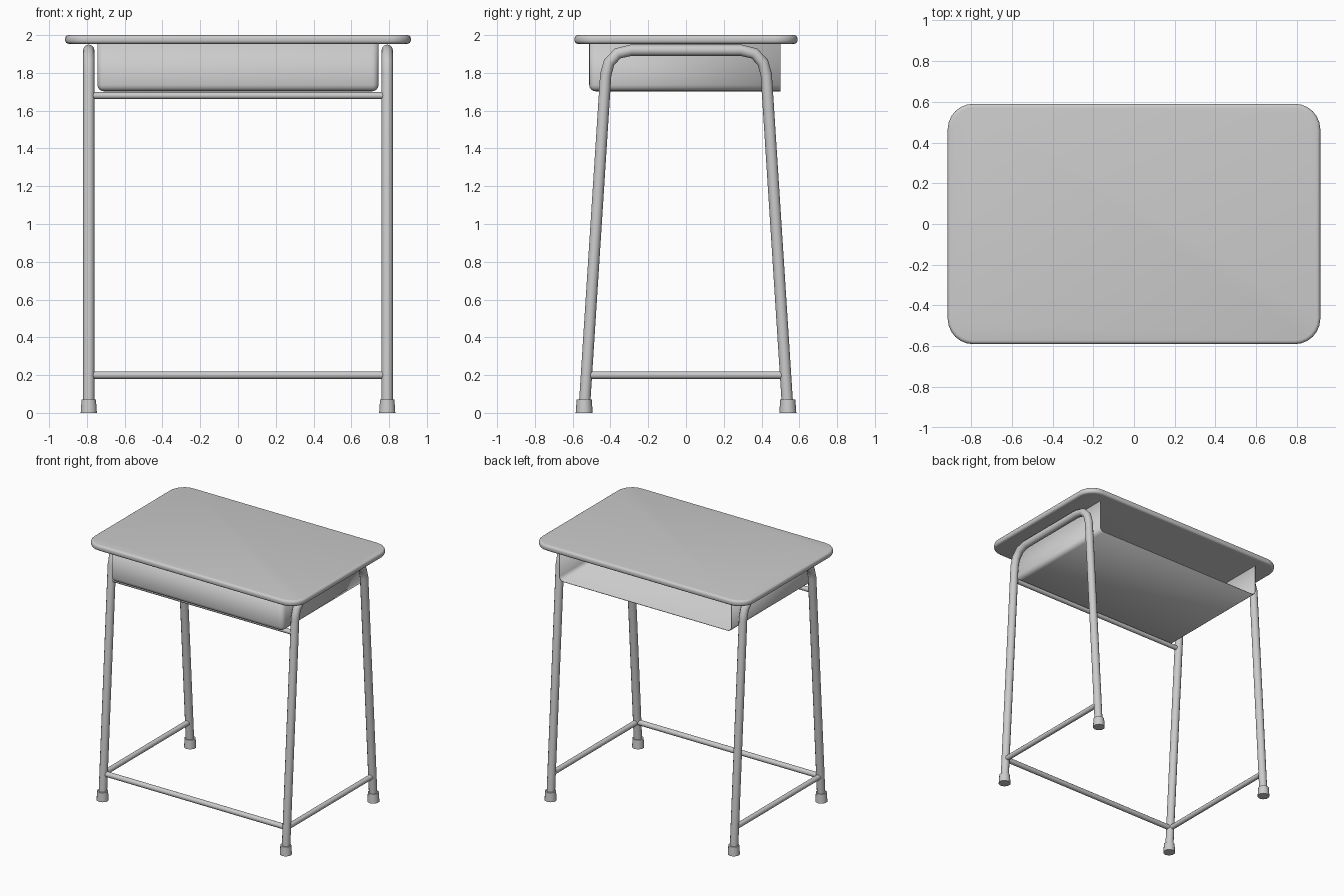
import bpy, bmesh, math

if "Cube" in bpy.data.objects:
    bpy.data.objects.remove(bpy.data.objects["Cube"])


def finish(obj, angle=40):
    bpy.ops.object.select_all(action='DESELECT')
    obj.select_set(True)
    bpy.context.view_layer.objects.active = obj
    bpy.ops.object.shade_smooth_by_angle(angle=math.radians(angle))


def from_bmesh(name, bm):
    me = bpy.data.meshes.new(name)
    bmesh.ops.recalc_face_normals(bm, faces=bm.faces)
    bm.to_mesh(me)
    bm.free()
    obj = bpy.data.objects.new(name, me)
    bpy.context.collection.objects.link(obj)
    return obj


def box(size, centre):
    bm = bmesh.new()
    bmesh.ops.create_cube(bm, size=1)
    bmesh.ops.scale(bm, vec=size, verts=bm.verts)
    bmesh.ops.translate(bm, vec=centre, verts=bm.verts)
    return bm


def tube(name, points, radius):
    cu = bpy.data.curves.new(name, 'CURVE')
    cu.dimensions = '3D'
    cu.bevel_depth = radius
    cu.bevel_resolution = 4
    cu.use_fill_caps = True
    sp = cu.splines.new('POLY')
    sp.points.add(len(points) - 1)
    for p, co in zip(sp.points, points):
        p.co = (*co, 1)
    obj = bpy.data.objects.new(name, cu)
    bpy.context.collection.objects.link(obj)
    bpy.ops.object.select_all(action='DESELECT')
    obj.select_set(True)
    bpy.context.view_layer.objects.active = obj
    bpy.ops.object.convert(target='MESH')
    finish(bpy.context.view_layer.objects.active)


# Desktop: rounded slab with softened rim
bm = box((1.83, 1.18, 0.046), (0, 0, 1.977))
upright = [e for e in bm.edges if abs(e.verts[0].co.z - e.verts[1].co.z) > 0.01]
bmesh.ops.bevel(bm, geom=upright, offset=0.125, segments=6, profile=0.5, affect='EDGES')
rim = [e for e in bm.edges if abs(e.verts[0].co.z - e.verts[1].co.z) < 0.01]
bmesh.ops.bevel(bm, geom=rim, offset=0.018, segments=4, profile=0.5, affect='EDGES')
finish(from_bmesh("desktop", bm))

# Book tray: thin sheet, open at the back and under the desktop
bm = box((1.484, 1.01, 0.25), (0, -0.005, 1.83))
bm.normal_update()
bmesh.ops.delete(bm, geom=[f for f in bm.faces if f.normal.z > 0.5 or f.normal.y > 0.5],
                 context='FACES')
folds = [e for e in bm.edges if len(e.link_faces) == 2]
bmesh.ops.bevel(bm, geom=folds, offset=0.032, segments=4, profile=0.5, affect='EDGES')
tray = from_bmesh("book_tray", bm)
mod = tray.modifiers.new("sheet", 'SOLIDIFY')
mod.thickness = 0.005
mod.offset = 0
finish(tray)

# Side frames: each one bent tube forming two legs and the top rail
half = [(-0.538, 0.03), (-0.425, 1.79), (-0.407, 1.855), (-0.362, 1.903), (-0.29, 1.92)]
path = half + [(-y, z) for y, z in reversed(half)]
X = 0.79
for side, s in (("left", -1), ("right", 1)):
    tube(side + "_leg_frame", [(s * X, y, z) for y, z in path], 0.03)
    tube(side + "_lower_bar", [(s * X, -0.525, 0.2), (s * X, 0.525, 0.2)], 0.02)
    # Rubber feet
    for end, y in (("front", -0.539), ("back", 0.539)):
        bm = bmesh.new()
        bmesh.ops.create_cone(bm, cap_ends=True, segments=10, radius1=0.045,
                              radius2=0.04, depth=0.07)
        bmesh.ops.translate(bm, vec=(s * X, y, 0.035), verts=bm.verts)
        finish(from_bmesh(f"{side}_{end}_foot", bm))

# Front cross bars
tube("front_lower_bar", [(-X, -0.525, 0.2), (X, -0.525, 0.2)], 0.02)
tube("front_upper_bar", [(-X, -0.432, 1.68), (X, -0.432, 1.68)], 0.018)
